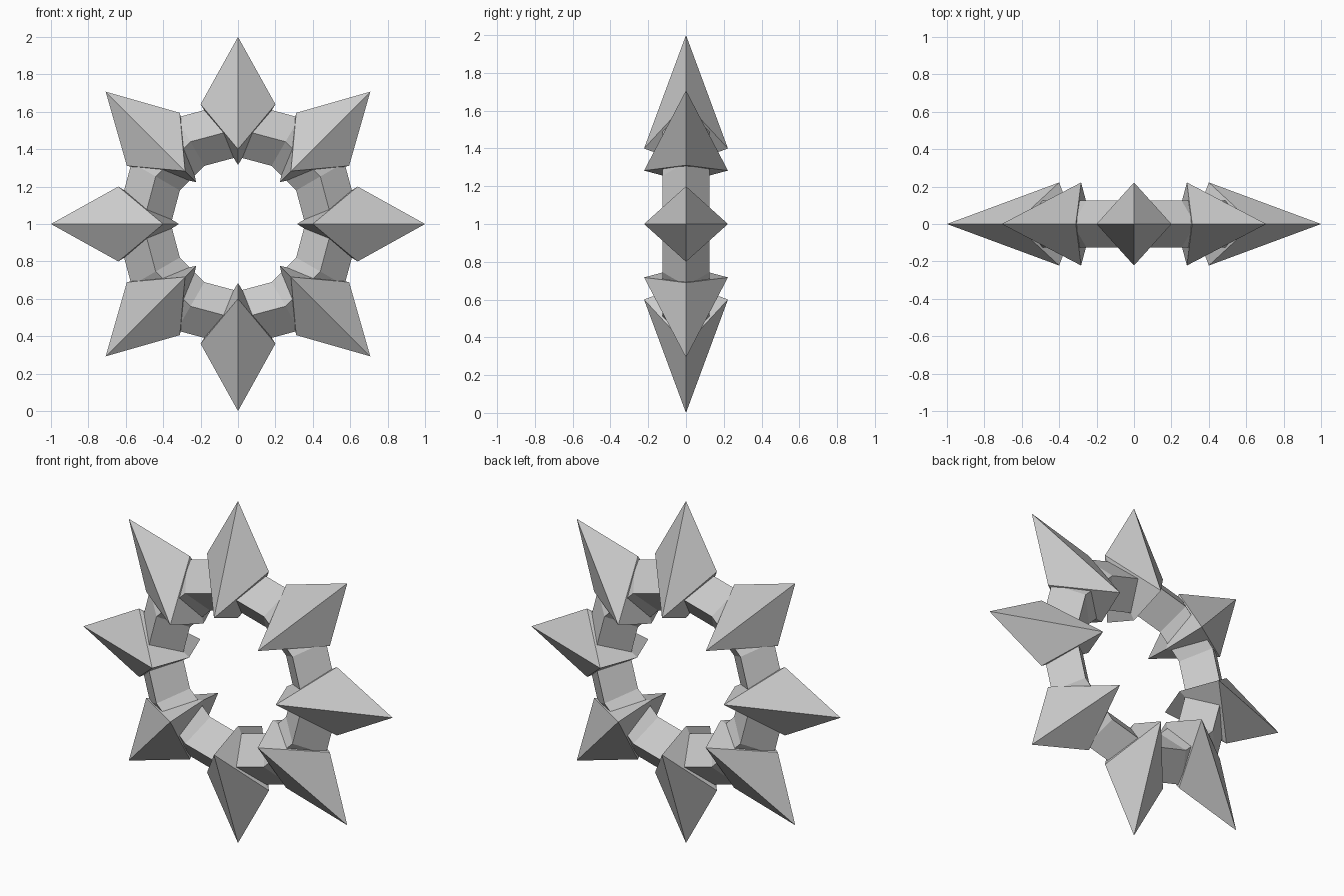
import bpy
import bmesh
from math import sin, cos, pi
from mathutils import Matrix, Vector

cube = bpy.data.objects.get("Cube")
if cube:
    bpy.data.objects.remove(cube, do_unlink=True)

CENTRE = Vector((0, 0, 1))
SPIKES = 8
RING_SIDES = 12

# Single flat grey
grey = bpy.data.materials.new("light_grey")
grey.use_nodes = True
color = (0.6, 0.6, 0.6, 1)
grey.diffuse_color = color
grey.node_tree.nodes["Principled BSDF"].inputs["Base Color"].default_value = color


def make_object(name, bm):
    bmesh.ops.recalc_face_normals(bm, faces=bm.faces[:])
    mesh = bpy.data.meshes.new(name)
    bm.to_mesh(mesh)
    bm.free()
    mesh.materials.append(grey)
    obj = bpy.data.objects.new(name, mesh)
    obj.location = CENTRE
    bpy.context.collection.objects.link(obj)
    return obj


# Twelve-sided ring with a diamond cross-section
def make_ring(radius, thickness, half_depth):
    bm = bmesh.new()
    profile = [(radius + thickness, 0), (radius, half_depth),
               (radius - thickness, 0), (radius, -half_depth)]
    loops = []
    for i in range(RING_SIDES):
        a = 2 * pi * i / RING_SIDES
        loops.append([bm.verts.new((r * sin(a), y, r * cos(a))) for r, y in profile])
    for i, here in enumerate(loops):
        ahead = loops[(i + 1) % RING_SIDES]
        for j in range(len(profile)):
            k = (j + 1) % len(profile)
            bm.faces.new((here[j], here[k], ahead[k], ahead[j]))
    return make_object("ring", bm)


# Four-sided spike: its base corners fold around the ring to an inner point
def make_spike(index):
    bm = bmesh.new()
    tip = bm.verts.new((0, 0, 1))
    heel = bm.verts.new((0, 0, 0.316))
    corners = [bm.verts.new(p) for p in
               ((0.2, 0, 0.64), (0, 0.222, 0.4), (-0.2, 0, 0.64), (0, -0.222, 0.4))]
    for i, corner in enumerate(corners):
        following = corners[(i + 1) % len(corners)]
        bm.faces.new((tip, corner, following))
        bm.faces.new((heel, following, corner))
    turn = Matrix.Rotation(2 * pi * index / SPIKES, 4, "Y")
    bmesh.ops.transform(bm, matrix=turn, verts=bm.verts[:])
    return make_object(f"spike_{index + 1}", bm)


make_ring(0.508, 0.149, 0.125)
for n in range(SPIKES):
    make_spike(n)
